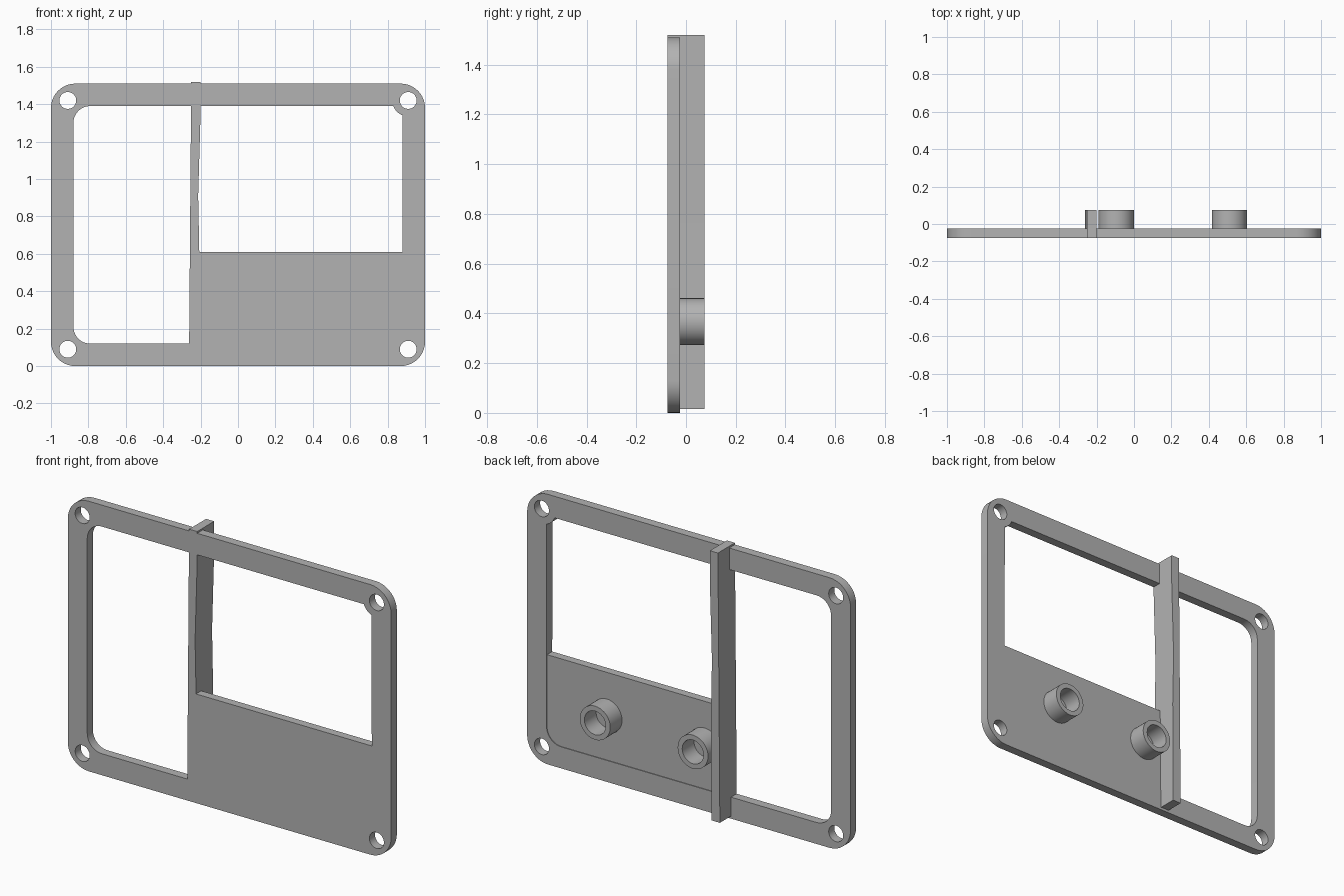
import bpy, bmesh, math
from mathutils import Matrix

cube = bpy.data.objects.get("Cube")
if cube:
    bpy.data.objects.remove(cube, do_unlink=True)

grey = bpy.data.materials.new("plain_grey")
grey.use_nodes = True
COLOUR = (0.45, 0.45, 0.45, 1)
grey.diffuse_color = COLOUR
grey.node_tree.nodes["Principled BSDF"].inputs["Base Color"].default_value = COLOUR

FRONT, PLATE_BACK, BACK = -0.075, -0.025, 0.075


def arc(cx, cz, r, a0, a1, n=10):
    """Points along an arc, angles in degrees."""
    angles = [math.radians(a0 + (a1 - a0) * i / n) for i in range(n + 1)]
    return [(cx + r * math.cos(a), cz + r * math.sin(a)) for a in angles]


def circle(cx, cz, r, n=40):
    return arc(cx, cz, r, 0, 360, n)[:-1]


def extrude(name, loops, y0, y1):
    """Fill closed x-z loops (inner loops become holes) between two depths."""
    curve = bpy.data.curves.new(name, 'CURVE')
    curve.dimensions = '2D'
    curve.fill_mode = 'BOTH'
    curve.extrude = (y1 - y0) / 2
    for loop in loops:
        spline = curve.splines.new('POLY')
        spline.points.add(len(loop) - 1)
        for point, (x, z) in zip(spline.points, loop):
            point.co = (x, z, 0, 1)
        spline.use_cyclic_u = True
    temp = bpy.data.objects.new(name + "_curve", curve)
    bpy.context.collection.objects.link(temp)
    bpy.context.view_layer.update()
    mesh = bpy.data.meshes.new_from_object(
        temp.evaluated_get(bpy.context.evaluated_depsgraph_get()))
    bpy.data.objects.remove(temp, do_unlink=True)
    bm = bmesh.new()
    bm.from_mesh(mesh)
    bmesh.ops.remove_doubles(bm, verts=bm.verts, dist=0.0001)
    bm.transform(Matrix.Translation((0, (y0 + y1) / 2, 0))
                 @ Matrix.Rotation(math.pi / 2, 4, 'X'))
    bmesh.ops.recalc_face_normals(bm, faces=bm.faces)
    bm.to_mesh(mesh)
    bm.free()
    mesh.name = name
    mesh.materials.clear()
    mesh.materials.append(grey)
    obj = bpy.data.objects.new(name, mesh)
    bpy.context.collection.objects.link(obj)
    bpy.ops.object.select_all(action='DESELECT')
    obj.select_set(True)
    bpy.context.view_layer.objects.active = obj
    bpy.ops.object.shade_smooth_by_angle(angle=math.radians(30))
    return obj


# Outer frame with screw holes; one opening corner curves around its hole
TOP, EDGE, LOW, HIGH = 1.51, 0.88, 0.12, 1.39
R, r = 0.13, 0.09
outline = (arc(1 - R, R, R, -90, 0) + arc(1 - R, TOP - R, R, 0, 90)
           + arc(R - 1, TOP - R, R, 90, 180) + arc(R - 1, R, R, 180, 270))
lower_corner = arc(EDGE - r, LOW + r, r, -90, 0)
opening = (lower_corner + arc(0.91, 1.42, 0.085, -111, -159)
           + arc(r - EDGE, HIGH - r, r, 90, 180)
           + arc(r - EDGE, LOW + r, r, 180, 270))
holes = [circle(x, z, 0.045) for x in (-0.91, 0.91) for z in (0.09, 1.42)]
extrude("frame", [outline, opening] + holes, FRONT, PLATE_BACK)

# Slightly recessed panel filling the lower part of the opening
extrude("panel", [[(-0.24, LOW)] + lower_corner + [(EDGE, 0.61), (-0.24, 0.61)]],
        FRONT, PLATE_BACK - 0.004)

# Deep upright rib, slightly tapered and creased on one side
extrude("divider_rib", [[(-0.262, 0.015), (-0.21, 0.015), (-0.207, 0.61),
                         (-0.213, 0.91), (-0.2, 1.35), (-0.2, 1.52),
                         (-0.25, 1.52)]], FRONT, BACK)

# Hollow round sockets on the back of the panel
for side, x in (("right", -0.095), ("left", 0.51)):
    extrude(side + "_socket", [circle(x, 0.367, 0.094), circle(x, 0.367, 0.066)],
            PLATE_BACK - 0.006, BACK)
